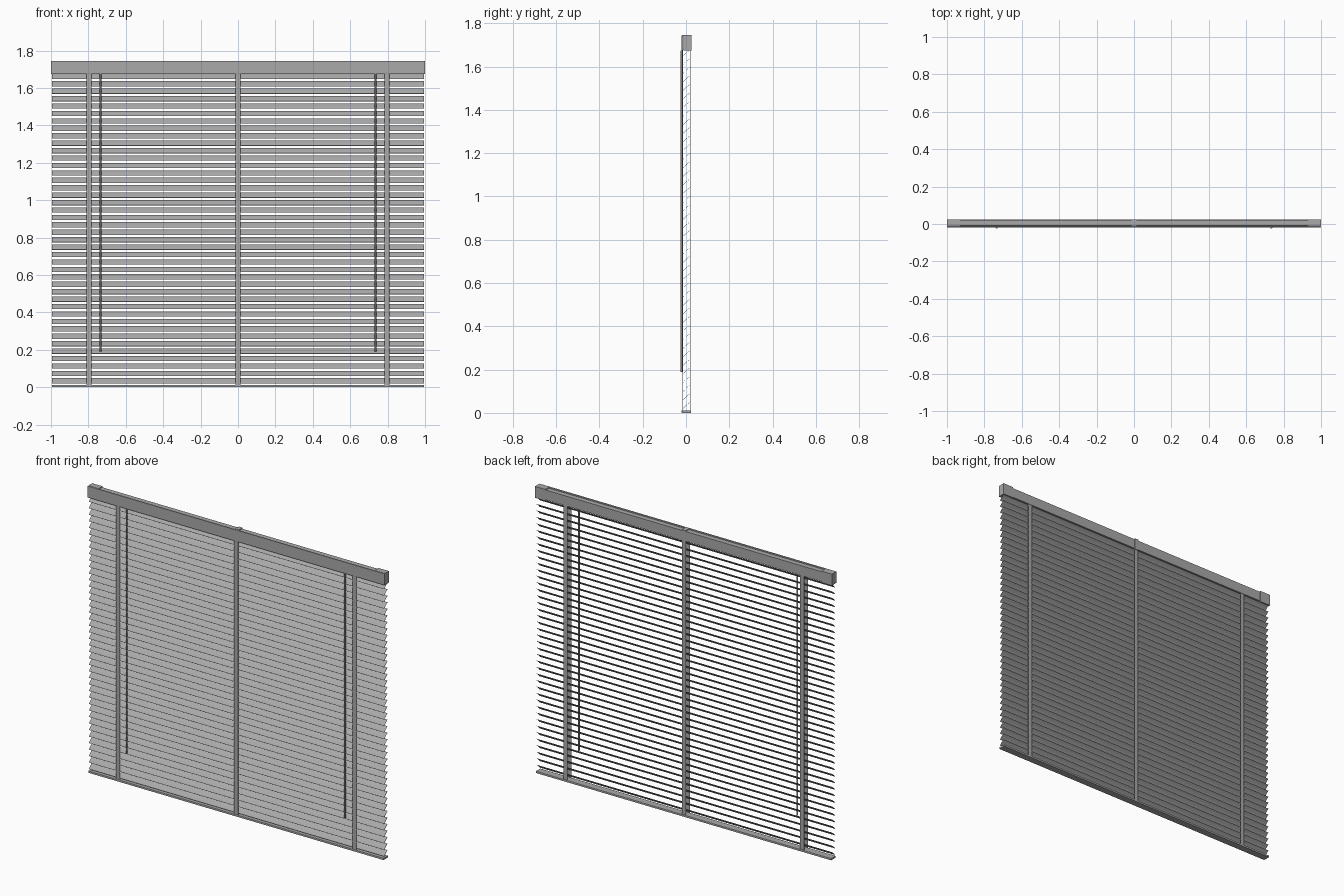
import bpy, bmesh, math
from mathutils import Matrix, Vector

cube = bpy.data.objects.get("Cube")
if cube:
    bpy.data.objects.remove(cube, do_unlink=True)


def material(name, value):
    m = bpy.data.materials.new(name)
    m.use_nodes = True
    colour = (value, value, value, 1)
    m.diffuse_color = colour
    m.node_tree.nodes["Principled BSDF"].inputs["Base Color"].default_value = colour
    return m


grey = material("blind grey", 0.4)


def finish(name, bm):
    bmesh.ops.recalc_face_normals(bm, faces=bm.faces)
    mesh = bpy.data.meshes.new(name)
    bm.to_mesh(mesh)
    bm.free()
    mesh.materials.append(grey)
    ob = bpy.data.objects.new(name, mesh)
    bpy.context.collection.objects.link(ob)
    return ob


def box(name, x, y, z, bevel=0):
    """Box spanning the given (low, high) ranges."""
    bm = bmesh.new()
    bmesh.ops.create_cube(bm, size=1)
    for v in bm.verts:
        v.co = Vector([sum(r) / 2 + c * (r[1] - r[0]) for c, r in zip(v.co, (x, y, z))])
    ob = finish(name, bm)
    if bevel:
        mod = ob.modifiers.new("rounding", 'BEVEL')
        mod.width = bevel
        mod.segments = 2
    return ob


def extrude_x(name, profile, half):
    """Closed (y, z) profile extruded along x."""
    bm = bmesh.new()
    face = bm.faces.new([bm.verts.new((-half, y, z)) for y, z in profile])
    new = bmesh.ops.extrude_face_region(bm, geom=[face])["geom"]
    bmesh.ops.translate(bm, vec=(2 * half, 0, 0),
                        verts=[g for g in new if isinstance(g, bmesh.types.BMVert)])
    return finish(name, bm)


# Valance board, head rail and brackets
box("valance", (-1, 1), (-0.02, -0.012), (1.675, 1.745), 0.002)
box("head_rail", (-0.985, 0.985), (-0.008, 0.022), (1.68, 1.74))
for side, s in (("left", 1), ("right", -1)):
    box(side + "_bracket", sorted((s * 0.93, s)), (-0.012, 0.025), (1.675, 1.745))
box("centre_bracket", (-0.013, 0.013), (-0.012, 0.025), (1.675, 1.745))

# Tilted slats, low at the front, with a slight crown
w, t, crown = 0.0205, 0.0012, 0.0015
top = [(-w, 0), (-w / 2, crown * 0.75), (0, crown), (w / 2, crown * 0.75), (w, 0)]
outline = [(y, z + t / 2) for y, z in top] + [(y, z - t / 2) for y, z in reversed(top)]
tilt = Matrix.Rotation(math.radians(42), 2)
profile = [tuple(tilt @ Vector(p)) for p in outline]
slat = extrude_x("slat", profile, 0.995)
slat.location = (0, 0.002, 0.034)
count, pitch = 42, 0.0397
array = slat.modifiers.new("stack", 'ARRAY')
array.count = count
array.use_relative_offset = False
array.use_constant_offset = True
array.constant_offset_displace = (0, 0, pitch)

# Bottom rail
box("bottom_rail", (-0.995, 0.995), (-0.02, 0.024), (0, 0.012), 0.002)

# Ladder tapes in front of and behind the slats
for label, x in (("left", 0.797), ("centre", 0), ("right", -0.797)):
    for where, y in (("front", -0.0175), ("back", 0.0195)):
        box(f"{label}_{where}_tape", (x - 0.0135, x + 0.0135), (y - 0.0007, y + 0.0007), (0.005, 1.68))

# Hanging wands
for side, x in (("left", 0.735), ("right", -0.735)):
    bm = bmesh.new()
    bmesh.ops.create_cone(bm, cap_ends=True, segments=10, radius1=0.005, radius2=0.005,
                          depth=1.485, matrix=Matrix.Translation((x, -0.02, 0.9325)))
    wand = finish(side + "_wand", bm)
    bpy.context.view_layer.objects.active = wand
    wand.select_set(True)
    bpy.ops.object.shade_smooth_by_angle(angle=math.radians(40))
    wand.select_set(False)
